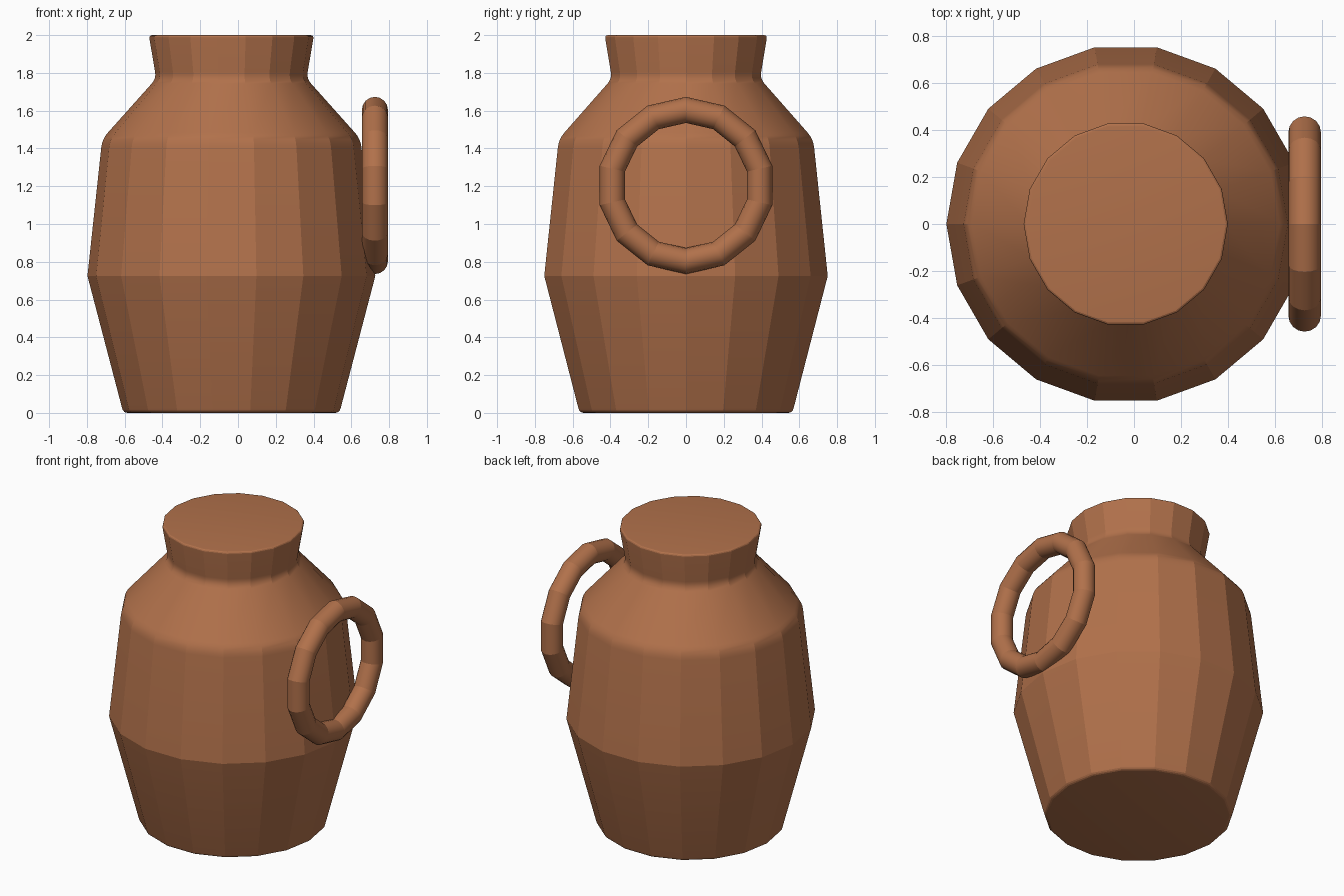
import bpy, bmesh
from math import sin, cos, pi, radians
from mathutils import Vector

cube = bpy.data.objects.get("Cube")
if cube:
    bpy.data.objects.remove(cube)

clay = bpy.data.materials.new("terracotta")
clay.use_nodes = True
COLOUR = (0.44, 0.165, 0.07, 1)
clay.diffuse_color = COLOUR
clay.node_tree.nodes["Principled BSDF"].inputs["Base Color"].default_value = COLOUR


def make_object(name, bm, location):
    bmesh.ops.recalc_face_normals(bm, faces=bm.faces)
    mesh = bpy.data.meshes.new(name)
    bm.to_mesh(mesh)
    bm.free()
    mesh.materials.append(clay)
    obj = bpy.data.objects.new(name, mesh)
    obj.location = location
    bpy.context.collection.objects.link(obj)
    return obj


def bridge(bm, a, b):
    """Join two rings of vertices with quads."""
    n = len(a)
    return [bm.faces.new((a[i], a[(i + 1) % n], b[(i + 1) % n], b[i])) for i in range(n)]


def round_corners(points, steps=4):
    """Replace each (radius, height, size) corner by a short curve of that size."""
    out = []
    for i, (r, z, size) in enumerate(points):
        p = Vector((r, z))
        if size == 0:
            out.append(p)
            continue
        before = Vector(points[i - 1][:2]) if i else Vector((0, z))
        after = Vector(points[i + 1][:2]) if i + 1 < len(points) else Vector((0, z))
        a = p + (before - p).normalized() * size
        b = p + (after - p).normalized() * size
        for k in range(steps + 1):
            t = k / steps
            out.append(a * (1 - t) ** 2 + p * 2 * t * (1 - t) + b * t ** 2)
    return out


# Jug body: eighteen-sided turned profile with softened corners
profile = round_corners([
    (0.572, 0, 0.025),
    (0.762, 0.725, 0),
    (0.684, 1.45, 0.045),
    (0.398, 1.77, 0.035),
    (0.437, 2.0, 0.02),
])
SIDES = 18
bm = bmesh.new()
rings = [[bm.verts.new((p.x * cos(2 * pi * i / SIDES), p.x * sin(2 * pi * i / SIDES), p.y))
          for i in range(SIDES)] for p in profile]
for low, high in zip(rings, rings[1:]):
    bridge(bm, low, high)
bm.faces.new(rings[0])
bm.faces.new(rings[-1])
body = make_object("jug_body", bm, (-0.035, 0, 0))

# Ring handle: fourteen straight tube segments, standing in the y-z plane
SEGMENTS, TUBE_SIDES, MAJOR, MINOR = 14, 16, 0.4, 0.069
bm = bmesh.new()
rings = []
for i in range(SEGMENTS):
    a = 2 * pi * i / SEGMENTS
    ring = []
    for j in range(TUBE_SIDES):
        b = 2 * pi * j / TUBE_SIDES
        d = MAJOR + MINOR * cos(b)
        ring.append(bm.verts.new((MINOR * sin(b), d * sin(a), d * cos(a))))
    rings.append(ring)
for i, ring in enumerate(rings):
    bridge(bm, ring, rings[(i + 1) % SEGMENTS])
# Tube is smooth around its section, creased at each segment joint
for face in bm.faces:
    face.smooth = True
for ring in rings:
    for v, w in zip(ring, ring[1:] + ring[:1]):
        bm.edges.get((v, w)).smooth = False
handle = make_object("ring_handle", bm, (0.725, 0, 1.204))

# Softened corners shade smoothly while the side panels stay flat
bpy.ops.object.select_all(action="DESELECT")
body.select_set(True)
bpy.context.view_layer.objects.active = body
bpy.ops.object.shade_smooth_by_angle(angle=radians(16))
